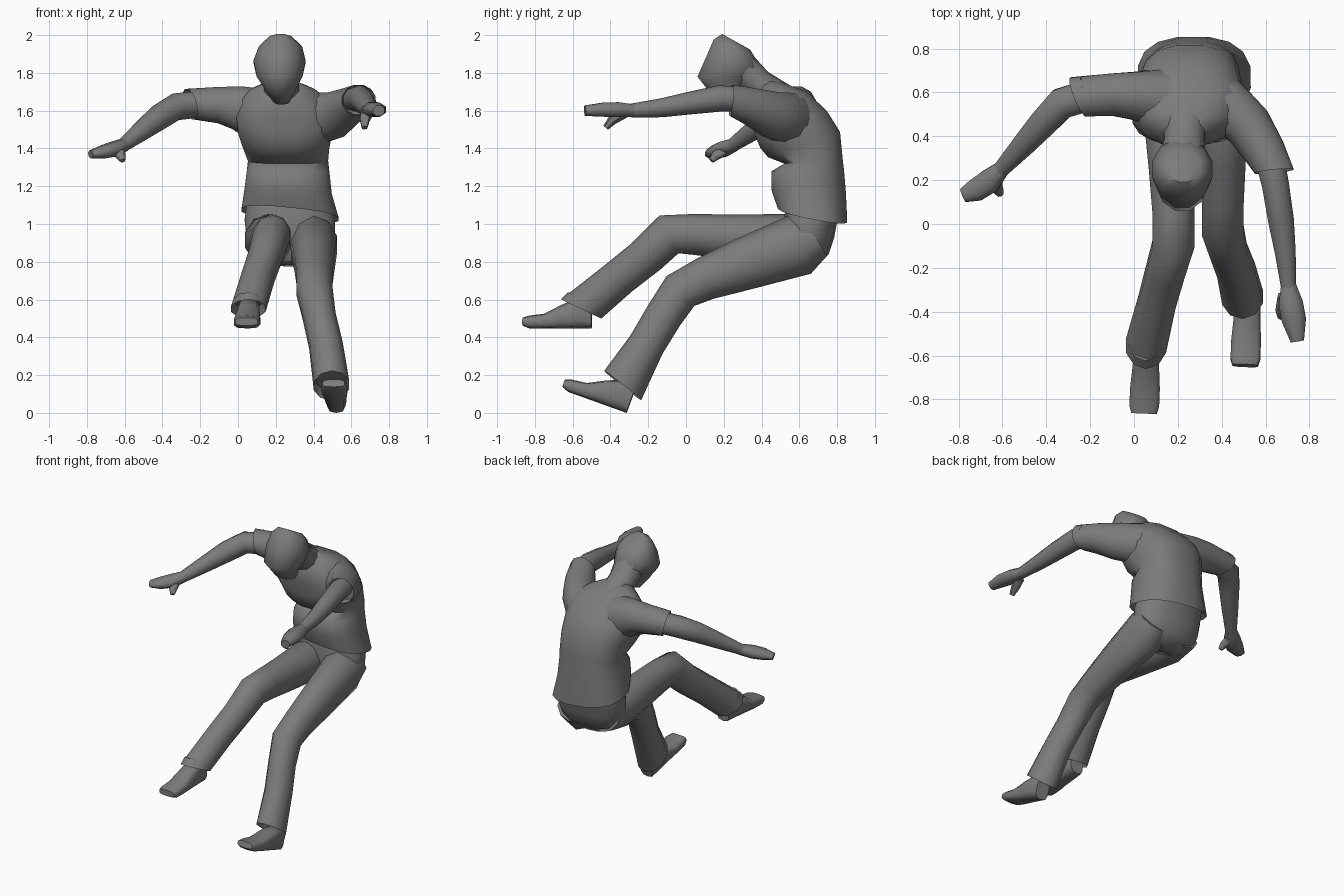
import bpy
import bmesh
import math
from mathutils import Vector

default_cube = bpy.data.objects.get("Cube")
if default_cube:
    bpy.data.objects.remove(default_cube, do_unlink=True)

# One plain grey for the whole figure
grey = bpy.data.materials.new("plain grey")
grey.use_nodes = True
grey.diffuse_color = (.2, .2, .2, 1)
grey.node_tree.nodes["Principled BSDF"].inputs["Base Color"].default_value = grey.diffuse_color

UP = Vector((0, 0, 1))
BACK = Vector((0, 1, 0))
SHIN_FRONT = Vector((0, -.6, .8))


def ring_points(centre, tangent, hint, width, depth, sides, squareness):
    """Points of one cross-section: width runs sideways, depth runs along the hint."""
    tangent = tangent.normalized()
    along = (hint - tangent * hint.dot(tangent)).normalized()
    across = along.cross(tangent)
    points = []
    for i in range(sides):
        angle = math.tau * (i + .5) / sides
        c, s = math.cos(angle), math.sin(angle)
        c = math.copysign(abs(c) ** squareness, c)
        s = math.copysign(abs(s) ** squareness, s)
        points.append(centre + across * width * c + along * depth * s)
    return points


def loft(name, sections, hint=UP, sides=10, squareness=1.0, open_end=False, open_start=False):
    """Skin a body part over sections (x, y, z, half width, half depth[, tangent])."""
    centres = [Vector(section[:3]) for section in sections]
    last = len(sections) - 1
    rings = []
    for i, section in enumerate(sections):
        if len(section) > 5:
            tangent = Vector(section[5])
        else:
            tangent = centres[min(i + 1, last)] - centres[max(i - 1, 0)]
        tangent.normalize()
        width, depth = section[3], section[4]
        ring = ring_points(centres[i], tangent, hint, width, depth, sides, squareness)
        # A recessed ring turns the edge of the cloth inward
        inward = tangent * .05
        if i == 0 and open_start:
            rings.append(ring_points(centres[i] + inward, tangent, hint,
                                     width * .85, depth * .85, sides, squareness))
        rings.append(ring)
        if i == last and open_end:
            rings.append(ring_points(centres[i] - inward, tangent, hint,
                                     width * .85, depth * .85, sides, squareness))

    bm = bmesh.new()
    loops = [[bm.verts.new(point) for point in ring] for ring in rings]
    for lower, upper in zip(loops, loops[1:]):
        for i in range(sides):
            j = (i + 1) % sides
            bm.faces.new((lower[i], lower[j], upper[j], upper[i]))
    bm.faces.new(loops[0])
    bm.faces.new(loops[-1])
    bmesh.ops.recalc_face_normals(bm, faces=bm.faces)
    mesh = bpy.data.meshes.new(name)
    bm.to_mesh(mesh)
    bm.free()
    mesh.materials.append(grey)
    part = bpy.data.objects.new(name, mesh)
    bpy.context.collection.objects.link(part)
    bpy.ops.object.select_all(action="DESELECT")
    part.select_set(True)
    bpy.context.view_layer.objects.active = part
    bpy.ops.object.shade_smooth_by_angle(angle=math.radians(60))


def shoe(name, heel, forward):
    """A shoe built along its sole from the heel to the toe."""
    heel, forward = Vector(heel), Vector(forward).normalized()
    lift = (UP - forward * UP.dot(forward)).normalized()
    sections = []
    # distance from heel, sole height, top height, half width
    for reach, low, high, width in [(0, 0, .13, .048), (.06, 0, .165, .058),
                                    (.16, 0, .125, .063), (.25, 0, .078, .07),
                                    (.33, 0, .068, .07), (.365, .015, .057, .06)]:
        centre = heel + forward * reach + lift * (low + high) / 2
        sections.append((*centre, width, (high - low) / 2, forward))
    loft(name, sections, hint=UP, squareness=.6)


# Shirt body: hem, belly, fold under the chest, chest, shoulders
loft("shirt_body", [
    (.275, .67, 1.05, .262, .19, (.1, .2, 1)),
    (.265, .65, 1.17, .235, .2, (.05, .05, 1)),
    (.265, .645, 1.28, .222, .195, (0, 0, 1)),
    (.265, .675, 1.335, .215, .157, (0, -.1, 1)),
    (.255, .625, 1.42, .232, .205, (0, -.35, 1)),
    (.25, .57, 1.5, .252, .205, (0, -.55, 1)),
    (.25, .5, 1.59, .262, .18, (0, -.8, 1)),
    (.235, .44, 1.655, .2, .12, (0, -1, .8)),
    (.23, .39, 1.705, .1, .08, (0, -1, .8)),
], hint=BACK, sides=16, squareness=.8, open_start=True)

# Neck and bowed head
loft("neck", [
    (.23, .49, 1.66, .11, .095),
    (.23, .38, 1.74, .095, .085),
    (.225, .29, 1.83, .11, .09),
], hint=BACK)
loft("head", [
    (.225, .265, 1.965, .08, .088, (0, -.5, -.9)),
    (.225, .255, 1.93, .118, .122, (0, -.4, -.95)),
    (.22, .25, 1.86, .142, .148, (0, -.25, -1)),
    (.22, .215, 1.78, .126, .16, (0, 0, -1)),
    (.225, .23, 1.715, .08, .1, (0, .4, -1)),
    (.23, .265, 1.65, .045, .05, (0, .4, -1)),
], hint=BACK, sides=12)

# Right sleeve, arm, hand and thumb
loft("right_sleeve", [
    (.2, .56, 1.56, .14, .15, (-1, 0, .1)),
    (.1, .575, 1.58, .135, .145),
    (0, .585, 1.615, .113, .12),
    (-.1, .59, 1.63, .1, .1),
    (-.255, .58, 1.635, .098, .085, (-1, -.4, -.25)),
], sides=12, open_end=True)
loft("right_arm", [
    (-.2, .59, 1.635, .075, .07),
    (-.33, .55, 1.62, .075, .073),
    (-.41, .465, 1.57, .068, .07),
    (-.5, .365, 1.5, .056, .055),
    (-.61, .245, 1.415, .038, .036),
])
loft("right_hand", [
    (-.6, .255, 1.42, .038, .036),
    (-.66, .195, 1.395, .06, .042),
    (-.72, .155, 1.38, .057, .036),
    (-.78, .13, 1.368, .035, .022),
], sides=8)
loft("right_thumb", [
    (-.635, .2, 1.39, .035, .032),
    (-.62, .155, 1.36, .027, .025),
    (-.61, .135, 1.335, .015, .015),
], sides=6)

# Left sleeve, arm, hand and thumb
loft("left_sleeve", [
    (.32, .56, 1.545, .14, .15, (.7, -.3, 0)),
    (.42, .54, 1.56, .13, .14),
    (.52, .45, 1.58, .113, .125),
    (.59, .34, 1.625, .1, .1),
    (.64, .24, 1.655, .092, .085, (.1, -1, .1)),
], sides=12, open_end=True)
loft("left_arm", [
    (.62, .29, 1.66, .07, .065),
    (.645, .18, 1.665, .065, .07),
    (.67, .02, 1.64, .062, .06),
    (.69, -.13, 1.615, .05, .05),
    (.705, -.29, 1.6, .036, .037),
])
loft("left_hand", [
    (.705, -.28, 1.6, .038, .036),
    (.715, -.36, 1.605, .06, .043),
    (.73, -.44, 1.605, .06, .04),
    (.745, -.535, 1.6, .033, .03),
], sides=8)
loft("left_thumb", [
    (.685, -.33, 1.59, .034, .032),
    (.67, -.39, 1.55, .028, .026),
    (.67, -.425, 1.51, .016, .016),
], sides=6)

# Seat of the trousers
loft("trouser_seat", [
    (.27, .68, 1.1, .23, .15, (0, 0, -1)),
    (.275, .66, 1.02, .245, .145, (0, .1, -1)),
    (.28, .65, .93, .24, .135, (0, 0, -1)),
    (.285, .64, .85, .21, .115, (0, -.1, -1)),
    (.3, .61, .79, .15, .075, (0, -.2, -1)),
], hint=BACK, sides=14, squareness=.85)

# Trouser legs, from hip through knee to flared hem
loft("right_trouser_leg", [
    (.165, .68, .92, .12, .12, (0, -.9, -.3)),
    (.16, .54, .915, .128, .138, (0, -1, 0)),
    (.172, .25, .93, .11, .12, (0, -1, .03)),
    (.18, .04, .945, .1, .108, (0, -1, 0)),
    (.18, -.09, .945, .1, .112, (-.05, -1, -.5)),
    (.145, -.21, .83, .093, .103, (-.15, -.75, -.8)),
    (.105, -.355, .715, .09, .1, (-.15, -.75, -.75)),
    (.055, -.555, .55, .096, .118, (0, -.43, -.9)),
], hint=SHIN_FRONT, open_end=True)
loft("left_trouser_leg", [
    (.4, .69, .925, .12, .11, (0, -.85, -.5)),
    (.4, .6, .89, .13, .165, (0, -1, -.4)),
    (.405, .3, .785, .11, .138, (0, -1, -.35)),
    (.405, .1, .71, .1, .115, (0, -1, -.4)),
    (.405, -.03, .645, .1, .108, (0, -.85, -.8)),
    (.43, -.12, .51, .09, .1, (.1, -.5, -.9)),
    (.465, -.21, .36, .092, .098, (.1, -.5, -.85)),
    (.495, -.335, .145, .098, .125, (.05, -.62, -.78)),
], hint=SHIN_FRONT, open_end=True)

# Shoes
shoe("right_shoe", (.06, -.5, .447), (-.04, -1, 0))
shoe("left_shoe", (.52, -.315, 0), (-.04, -1, .36))
